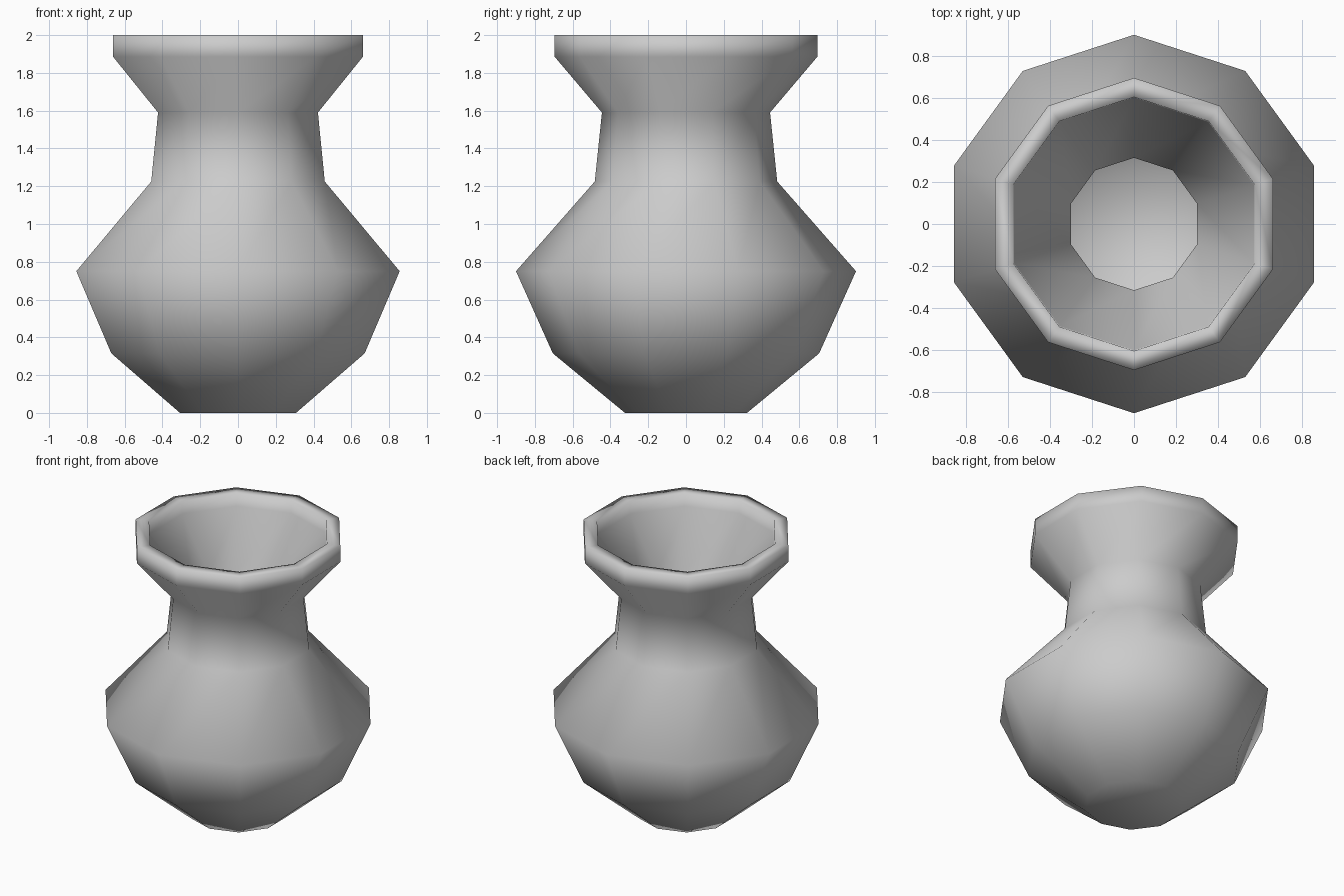
import bpy, bmesh, math

if "Cube" in bpy.data.objects:
    bpy.data.objects.remove(bpy.data.objects["Cube"])

SIDES = 10

# Profile as (radius, height): outer wall from base up, over the lip, down inside
profile = [
    (0.323, 0.0), (0.705, 0.315), (0.90, 0.75), (0.483, 1.225),
    (0.445, 1.59), (0.695, 1.885), (0.695, 2.0),
    (0.604, 2.0), (0.60, 1.91), (0.315, 1.58),
    (0.36, 1.21), (0.77, 0.75), (0.60, 0.38), (0.27, 0.10),
]

bm = bmesh.new()
rings = []
for r, z in profile:
    rings.append([
        bm.verts.new((r * math.cos(math.pi / 2 + 2 * math.pi * i / SIDES),
                      r * math.sin(math.pi / 2 + 2 * math.pi * i / SIDES), z))
        for i in range(SIDES)])

# Walls
for a, b in zip(rings, rings[1:]):
    for i in range(SIDES):
        j = (i + 1) % SIDES
        bm.faces.new((a[i], a[j], b[j], b[i]))

# Underside and inner floor
bm.faces.new(rings[0][::-1])
bm.faces.new(rings[-1])
bmesh.ops.recalc_face_normals(bm, faces=bm.faces)
for f in bm.faces:
    f.smooth = True

mesh = bpy.data.meshes.new("vase")
bm.to_mesh(mesh)
bm.free()
vase = bpy.data.objects.new("vase", mesh)
bpy.context.collection.objects.link(vase)
